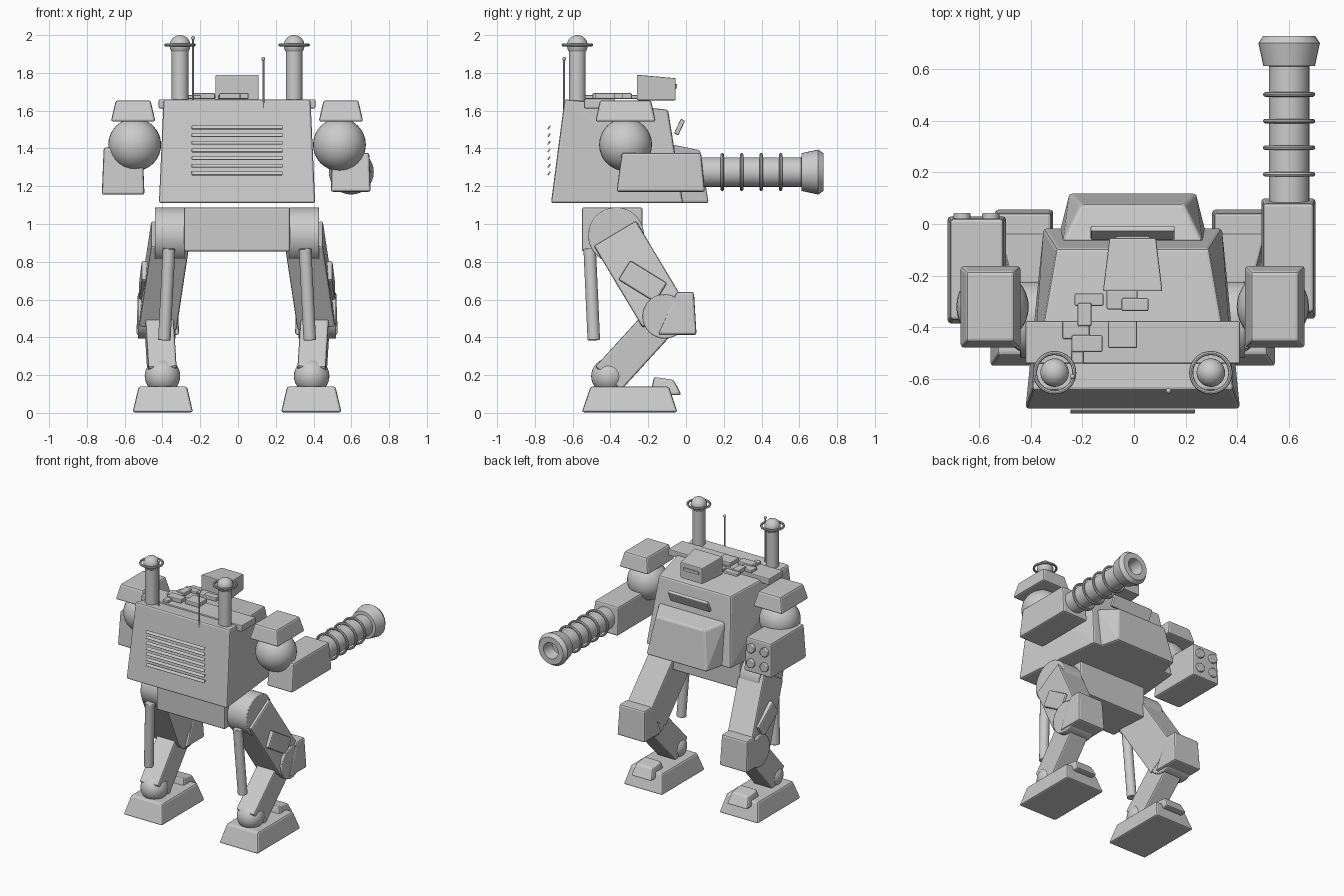
import bpy, bmesh, math
from mathutils import Matrix, Vector

if "Cube" in bpy.data.objects:
    bpy.data.objects.remove(bpy.data.objects["Cube"])

grey = bpy.data.materials.new("light_grey")
grey.use_nodes = True
grey.diffuse_color = (0.6, 0.6, 0.6, 1)
grey.node_tree.nodes["Principled BSDF"].inputs["Base Color"].default_value = (0.6, 0.6, 0.6, 1)
CX = -0.005  # centre line of the body
SIDES = (("right", -1), ("left", 1))


def finish(name, bm, bevel=0.0, smooth=False):
    bmesh.ops.recalc_face_normals(bm, faces=bm.faces)
    mesh = bpy.data.meshes.new(name)
    bm.to_mesh(mesh)
    bm.free()
    mesh.materials.append(grey)
    obj = bpy.data.objects.new(name, mesh)
    bpy.context.collection.objects.link(obj)
    if bevel:
        mod = obj.modifiers.new("soft_edges", "BEVEL")
        mod.width = bevel
        mod.segments = 2
    if smooth:
        bpy.ops.object.select_all(action="DESELECT")
        obj.select_set(True)
        bpy.context.view_layer.objects.active = obj
        bpy.ops.object.shade_smooth_by_angle(angle=math.radians(35))
    return obj


def block(name, x, low, high, bevel=0.012):
    """Six-sided block; low and high hold (y, half width, z) at the back and the front."""
    bm = bmesh.new()
    for ring in (low, high):
        for y, w, z in ring:
            bm.verts.new((x - w, y, z))
            bm.verts.new((x + w, y, z))
    bmesh.ops.convex_hull(bm, input=bm.verts)
    bmesh.ops.dissolve_limit(bm, angle_limit=0.02, verts=bm.verts, edges=bm.edges)
    return finish(name, bm, bevel)


def box(name, lo, hi, bevel=0.01):
    x, w = (lo[0] + hi[0]) / 2, (hi[0] - lo[0]) / 2
    rings = [((lo[1], w, z), (hi[1], w, z)) for z in (lo[2], hi[2])]
    return block(name, x, *rings, bevel)


def along(p, q):
    """Frame whose z axis runs from p to q and whose x axis stays sideways."""
    d = (q - p).normalized()
    side = Vector((1, 0, 0)) if abs(d.x) < 0.9 else Vector((0, 1, 0))
    side = (side - d * side.dot(d)).normalized()
    frame = Matrix((side, d.cross(side), d)).transposed().to_4x4()
    return Matrix.Translation((p + q) / 2) @ frame


def beam(name, p, q, width, depth, bevel=0.01):
    p, q = Vector(p), Vector(q)
    bm = bmesh.new()
    size = Matrix.Diagonal((width, depth, (q - p).length, 1))
    bmesh.ops.create_cube(bm, size=1, matrix=along(p, q) @ size)
    return finish(name, bm, bevel)


def rod(name, p, q, r, segments=32, bevel=0.0):
    p, q = Vector(p), Vector(q)
    bm = bmesh.new()
    bmesh.ops.create_cone(bm, cap_ends=True, segments=segments, radius1=r, radius2=r,
                          depth=(q - p).length, matrix=along(p, q))
    return finish(name, bm, bevel, True)


def ball(name, centre, r):
    bm = bmesh.new()
    bmesh.ops.create_uvsphere(bm, u_segments=32, v_segments=16, radius=r,
                              matrix=Matrix.Translation(centre))
    return finish(name, bm, smooth=True)


def lathe(name, origin, profile, axis):
    """Turn a closed or open (radius, distance) profile around an axis."""
    axis = Vector(axis)
    side = Vector((1, 0, 0))
    bm = bmesh.new()
    pts = [bm.verts.new(Vector(origin) + side * r + axis * t) for r, t in profile]
    edges = [bm.edges.new(pair) for pair in zip(pts, pts[1:])]
    bmesh.ops.spin(bm, geom=pts + edges, cent=origin, axis=axis, angle=math.tau, steps=32)
    bmesh.ops.remove_doubles(bm, verts=bm.verts, dist=0.0005)
    return finish(name, bm, smooth=True)


def hoop(name, origin, r, thick, axis):
    steps = [i * math.tau / 8 for i in range(9)]
    return lathe(name, origin, [(r + thick * math.cos(a), thick * math.sin(a)) for a in steps], axis)


# Torso, roof cap and chest
block("torso", CX, ((-0.715, 0.415, 1.11), (-0.015, 0.345, 1.11)),
      ((-0.643, 0.39, 1.66), (-0.095, 0.295, 1.605)))
box("roof_cap", (CX - 0.415, -0.54, 1.612), (CX + 0.415, -0.375, 1.66), 0.006)
block("chest", CX, ((-0.06, 0.29, 1.11), (0.12, 0.245, 1.11)),
      ((-0.07, 0.27, 1.42), (0.075, 0.2, 1.39)))
beam("visor", (CX, -0.052, 1.475), (CX, -0.016, 1.552), 0.325, 0.025, 0.006)

# Rear vent slats
for i in range(7):
    z = 1.268 + i * 0.0405
    beam(f"vent_slat_{i + 1}", (CX, -0.731, z - 0.009), (CX, -0.719, z + 0.009), 0.48, 0.008, 0.002)

# Sensor box with its lens plate
block("sensor_box", CX, ((-0.26, 0.115, 1.655), (-0.055, 0.09, 1.655)),
      ((-0.26, 0.115, 1.79), (-0.055, 0.09, 1.772)), 0.006)
box("sensor_lens", (CX - 0.065, -0.056, 1.718), (CX + 0.065, -0.047, 1.74), 0.002)

# Roof fittings: x and y extents
fittings = [(-0.23, -0.118, -0.317, -0.268), (-0.218, -0.164, -0.395, -0.305),
            (-0.276, -0.172, -0.445, -0.375), (-0.241, -0.122, -0.495, -0.43),
            (-0.241, -0.195, -0.54, -0.48), (-0.1, 0.012, -0.48, -0.375),
            (-0.106, 0.014, -0.33, -0.255), (-0.048, 0.056, -0.337, -0.287)]
for i, (x0, x1, y0, y1) in enumerate(fittings):
    box(f"roof_fitting_{i + 1}", (x0, y0, 1.662), (x1, y1, 1.683 + 0.01 * (i % 2)), 0.006)

# Antennae
for name, x, y, top in (("tall", -0.238, -0.59, 1.985), ("short", 0.134, -0.645, 1.875)):
    rod(f"{name}_antenna", (x, y, 1.6), (x, y, top), 0.005, 8)
    ball(f"{name}_antenna_tip", (x, y, top), 0.01)

# Pelvis
box("pelvis", (CX - 0.28, -0.55, 0.855), (CX + 0.28, -0.23, 1.088))

for side, s in SIDES:
    def at(x, y, z):
        return (CX + s * x, y, z)

    # Exhaust stacks
    rod(f"{side}_stack", at(0.302, -0.575, 1.6), at(0.302, -0.575, 1.945), 0.044)
    ball(f"{side}_stack_dome", at(0.302, -0.575, 1.945), 0.055)
    hoop(f"{side}_stack_ring", at(0.302, -0.575, 1.948), 0.076, 0.008, (0, 0, 1))

    # Shoulders
    ball(f"{side}_shoulder", at(0.542, -0.32, 1.42), 0.14)
    block(f"{side}_shoulder_pad", CX + s * 0.55, ((-0.48, 0.118, 1.542), (-0.16, 0.118, 1.542)),
          ((-0.455, 0.092, 1.655), (-0.185, 0.092, 1.655)))

    # Legs
    rod(f"{side}_hip_joint", at(0.275, -0.37, 0.94), at(0.435, -0.37, 0.94), 0.148, bevel=0.006)
    beam(f"{side}_thigh", at(0.355, -0.37, 0.94), at(0.42, -0.113, 0.51), 0.2, 0.26)
    beam(f"{side}_thigh_plate", at(0.465, -0.325, 0.755), at(0.48, -0.13, 0.635), 0.08, 0.12)
    rod(f"{side}_knee_joint", at(0.325, -0.113, 0.51), at(0.525, -0.113, 0.51), 0.117, bevel=0.006)
    block(f"{side}_knee_guard", CX + s * 0.42, ((-0.15, 0.113, 0.413), (0.056, 0.113, 0.413)),
          ((-0.05, 0.105, 0.64), (0.042, 0.105, 0.64)))
    beam(f"{side}_shin", at(0.415, -0.113, 0.51), at(0.395, -0.41, 0.185), 0.15, 0.185)
    rod(f"{side}_piston", at(0.36, -0.51, 0.87), at(0.385, -0.488, 0.385), 0.033, 24, 0.004)

    # Feet
    ball(f"{side}_ankle", at(0.395, -0.408, 0.195), 0.094)
    block(f"{side}_foot", CX + s * 0.393, ((-0.552, 0.16, 0.003), (-0.045, 0.16, 0.003)),
          ((-0.505, 0.128, 0.14), (-0.09, 0.128, 0.14)))
    block(f"{side}_toe_cap", CX + s * 0.393, ((-0.19, 0.085, 0.095), (-0.024, 0.085, 0.095)),
          ((-0.17, 0.068, 0.19), (-0.065, 0.068, 0.175)))

# Launcher arm with four round caps
block("launcher_arm", -0.608, ((-0.385, 0.113, 1.155), (0.03, 0.113, 1.155)),
      ((-0.37, 0.103, 1.405), (0.02, 0.103, 1.405)))
for i in range(4):
    x, z = (-0.665, -0.554)[i % 2], (1.225, 1.335)[i // 2]
    rod(f"launcher_cap_{i + 1}", (x, 0, z), (x, 0.043, z), 0.033, 24, 0.005)

# Cannon arm, turned barrel with a hollow muzzle, and cooling rings
block("cannon_arm", 0.597, ((-0.368, 0.105, 1.17), (0.1, 0.105, 1.17)),
      ((-0.34, 0.098, 1.377), (0.08, 0.098, 1.377)))
lathe("cannon_barrel", (0.6, 0, 1.275),
      [(0, 0.05), (0.078, 0.05), (0.078, 0.61), (0.1, 0.612), (0.119, 0.7),
       (0.1, 0.728), (0.06, 0.728), (0.05, 0.64), (0, 0.64)], (0, 1, 0))
for i in range(4):
    hoop(f"cannon_ring_{i + 1}", (0.6, 0.192 + i * 0.103, 1.275), 0.092, 0.009, (0, 1, 0))
